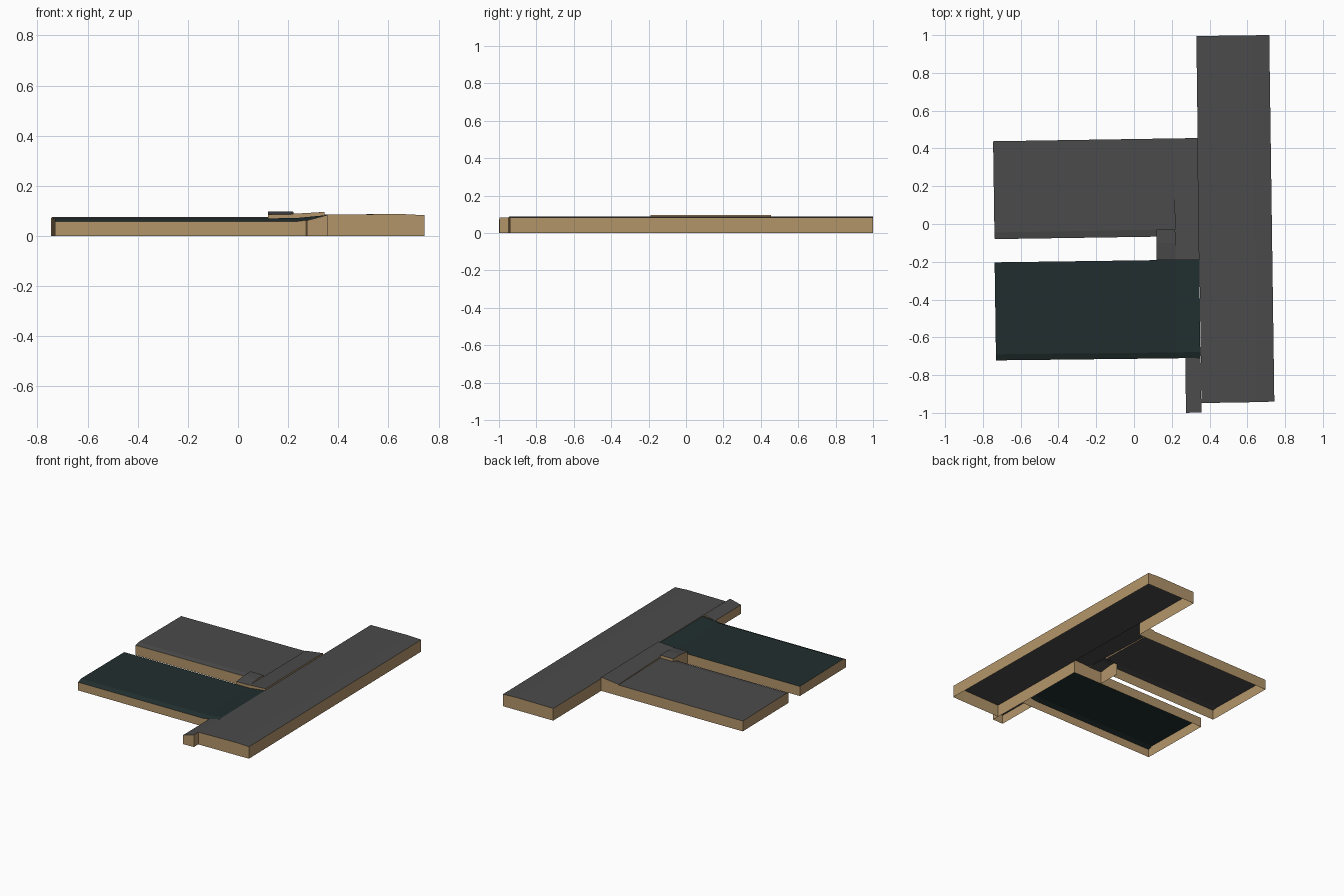
import bpy


def material(name, rgb):
    m = bpy.data.materials.new(name)
    m.diffuse_color = (*rgb, 1)
    return m


tan = material("tan_wall", (0.45, 0.30, 0.145))
grey = material("grey_roof", (0.07, 0.07, 0.07))
green = material("dark_green_roof", (0.015, 0.027, 0.027))


def block(name, roof_mat, pts, faces, base=None):
    """Roof sheet plus walls dropped from each boundary edge.
    base maps an edge to its wall foot height, or None for no wall."""
    base = base or {}
    verts, polys, mats = list(pts), [tuple(f) for f in faces], [1] * len(faces)
    edges = [(f[i], f[(i + 1) % len(f)]) for f in faces for i in range(len(f))]
    for a, b in edges:
        if (b, a) in edges:
            continue
        foot = base.get((a, b), 0.0)
        if foot is None:
            continue
        n = len(verts)
        verts += [(*pts[a][:2], foot), (*pts[b][:2], foot)]
        polys.append((b, a, n, n + 1))
        mats.append(0)
    me = bpy.data.meshes.new(name)
    me.from_pydata(verts, [], polys)
    me.materials.append(tan)
    me.materials.append(roof_mat)
    me.polygons.foreach_set("material_index", mats)
    me.update()
    ob = bpy.data.objects.new(name, me)
    bpy.context.collection.objects.link(ob)


# Long main hall with an off-centre, very low ridge
block("main_hall", grey,
      [(0.33, 0.995, 0.085), (0.337, 0.455, 0.085), (0.346, -0.19, 0.085),
       (0.357, -0.948, 0.085), (0.65, -0.943, 0.088), (0.62, 0.999, 0.088),
       (0.743, -0.94, 0.083), (0.716, 1.0, 0.083)],
      [(0, 1, 2, 3, 4, 5), (5, 4, 6, 7)],
      {(1, 2): None})

# Raised strip joining the north wing to the hall
block("connector", grey,
      [(0.205, 0.453, 0.079), (0.218, -0.03, 0.086), (0.222, -0.19, 0.089),
       (0.346, -0.19, 0.096), (0.337, 0.455, 0.096)],
      [(0, 1, 2, 3, 4)],
      {(0, 1): 0.075, (1, 2): None, (3, 4): 0.085})

# Small raised block in the corner between the wings
block("corner_block", grey,
      [(0.12, -0.03, 0.096), (0.12, -0.10, 0.097), (0.12, -0.19, 0.086),
       (0.222, -0.19, 0.087), (0.22, -0.10, 0.097), (0.218, -0.03, 0.096)],
      [(0, 1, 4, 5), (1, 2, 3, 4)],
      {(3, 4): 0.086, (4, 5): 0.086, (5, 0): 0.075})

# North wing, ridge close to its south side
block("north_wing", grey,
      [(-0.746, 0.438, 0.072), (-0.739, -0.045, 0.076), (0.12, -0.03, 0.076),
       (0.218, -0.03, 0.076), (0.205, 0.453, 0.075),
       (-0.737, -0.08, 0.069), (0.12, -0.067, 0.070)],
      [(0, 1, 2, 3, 4), (1, 5, 6, 2)],
      {(2, 3): None, (3, 4): None, (6, 2): None})

# South wing with green roof that rises where it meets the hall
block("south_wing", green,
      [(-0.738, -0.203, 0.067), (-0.731, -0.69, 0.070), (-0.73, -0.722, 0.057),
       (0.225, -0.19, 0.068), (0.225, -0.68, 0.071), (0.225, -0.711, 0.057),
       (0.346, -0.19, 0.083), (0.351, -0.677, 0.083), (0.352, -0.708, 0.073)],
      [(0, 1, 4, 3), (1, 2, 5, 4), (3, 4, 7, 6), (4, 5, 8, 7)])

# Lean-to against the hall at the front
block("lean_to", grey,
      [(0.272, -0.71, 0.062), (0.275, -1.0, 0.062),
       (0.357, -0.997, 0.084), (0.353, -0.708, 0.084)],
      [(0, 1, 2, 3)])
